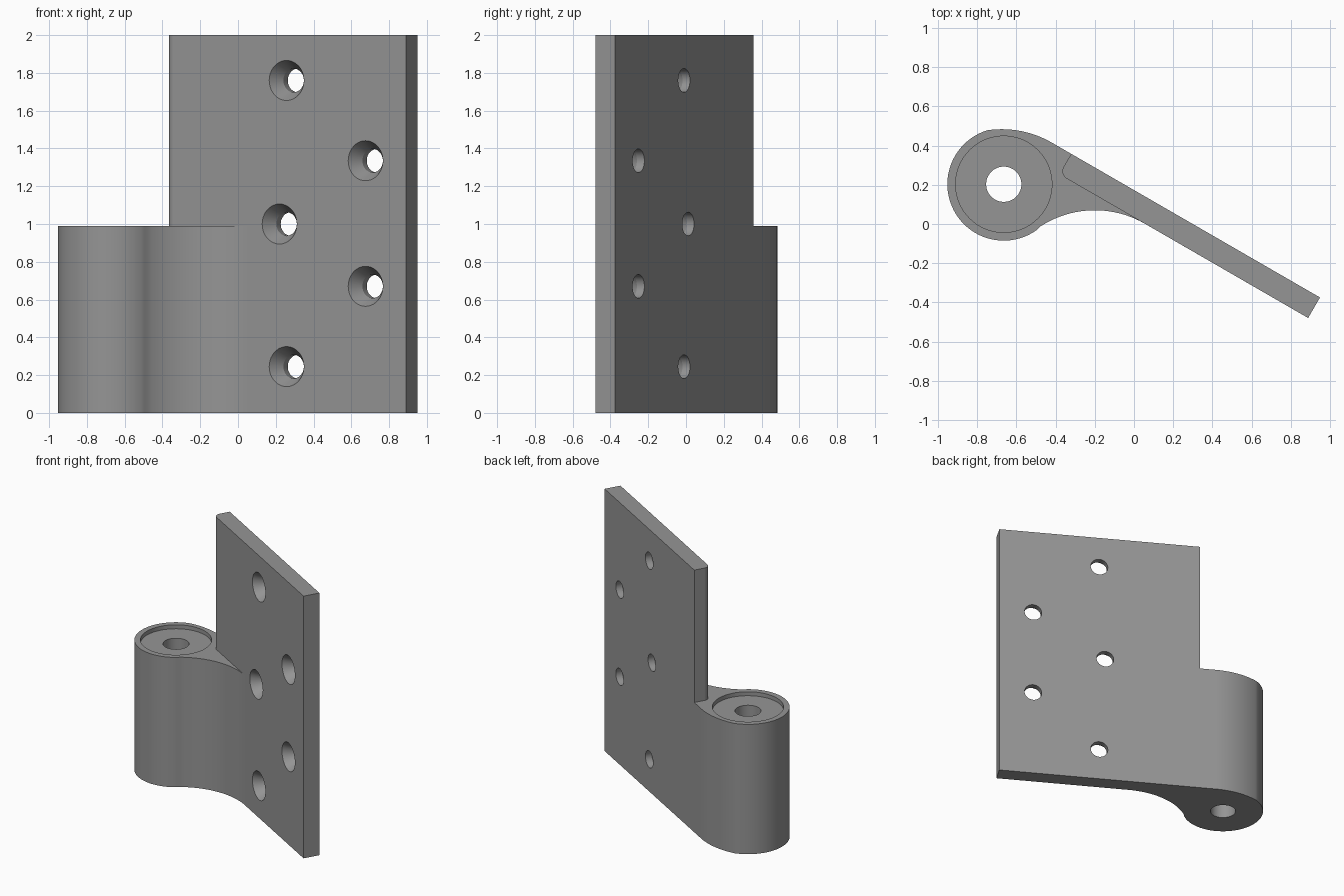
import bpy, bmesh, math
from mathutils import Vector, Matrix

if "Cube" in bpy.data.objects:
    bpy.data.objects.remove(bpy.data.objects["Cube"])

ALONG = Vector((math.cos(math.radians(30)), -0.5, 0))   # leaf direction
NORMAL = Vector((0.5, math.cos(math.radians(30)), 0))   # leaf back normal
FRONT, BACK, LEFT, RIGHT = 0.029, 0.150, -0.457, 1.010
KNUCKLE, KNUCKLE_R, KNUCKLE_TOP = (-0.665, 0.203), 0.288, 0.99
FILLET_R = 0.51

steel = bpy.data.materials.new("steel grey")
steel.diffuse_color = (0.3, 0.3, 0.3, 1)
steel.use_nodes = True
steel.node_tree.nodes["Principled BSDF"].inputs["Base Color"].default_value = steel.diffuse_color


def leaf_point(d, n):
    p = ALONG * d + NORMAL * n
    return (p.x, p.y)


def arc(center, r, start, end, steps):
    """Points on an arc, angles in degrees."""
    return [(center[0] + r * math.cos(math.radians(start + (end - start) * i / steps)),
             center[1] + r * math.sin(math.radians(start + (end - start) * i / steps)))
            for i in range(steps + 1)]


def finish(bm, name):
    bmesh.ops.recalc_face_normals(bm, faces=bm.faces)
    mesh = bpy.data.meshes.new(name)
    bm.to_mesh(mesh)
    bm.free()
    mesh.materials.append(steel)
    obj = bpy.data.objects.new(name, mesh)
    bpy.context.collection.objects.link(obj)
    return obj


def extrude(name, outline, z0, z1):
    bm = bmesh.new()
    face = bm.faces.new([bm.verts.new((x, y, z0)) for x, y in outline])
    top = bmesh.ops.extrude_face_region(bm, geom=[face])["geom"]
    bmesh.ops.translate(bm, vec=(0, 0, z1 - z0),
                        verts=[v for v in top if isinstance(v, bmesh.types.BMVert)])
    return finish(bm, name)


def lathe(name, origin, axis, profile, segments):
    """Solid of revolution from (height, radius) pairs along an axis."""
    bm = bmesh.new()
    rings = [[bm.verts.new((x, y, h)) for x, y in arc((0, 0), r, 0, 360, segments)[:-1]]
             for h, r in profile]
    for a, b in zip(rings, rings[1:]):
        for i in range(segments):
            j = (i + 1) % segments
            bm.faces.new((a[i], a[j], b[j], b[i]))
    bm.faces.new(rings[0])
    bm.faces.new(rings[-1])
    rot = Vector(axis).to_track_quat('Z', 'Y').to_matrix().to_4x4()
    bm.transform(Matrix.Translation(origin) @ rot)
    return finish(bm, name)


def boolean(target, other, operation):
    mod = target.modifiers.new(operation.lower(), 'BOOLEAN')
    mod.operation, mod.object, mod.solver = operation, other, 'EXACT'
    bpy.context.view_layer.objects.active = target
    bpy.ops.object.modifier_apply(modifier=mod.name)
    bpy.data.objects.remove(other)


# Lower half: knuckle barrel, concave web and leaf in one outline
kx, ky = KNUCKLE
back_center = (-0.675, -0.026)
web_center = (-0.2, -0.44)
to_web = math.degrees(math.atan2(web_center[1] - ky, web_center[0] - kx))
outline = (arc(back_center, FILLET_R, 60, 98, 14)
           + arc(KNUCKLE, KNUCKLE_R, 108, 360 + to_web, 48)
           + arc(web_center, FILLET_R, 180 + to_web, 60, 24)[1:]
           + [leaf_point(RIGHT, FRONT), leaf_point(RIGHT, BACK)])
hinge = extrude("hinge_leaf", outline, 0, KNUCKLE_TOP)

# Upper half of the leaf, with its rounded front corner
r = 0.044
corner = arc(leaf_point(LEFT + r, FRONT + r), r, 150, 240, 8)
upper = extrude("upper_leaf", corner + [leaf_point(RIGHT, FRONT), leaf_point(RIGHT, BACK),
                                        leaf_point(LEFT, BACK)], 0.5, 2)
boolean(hinge, upper, 'UNION')

# Pin bore with a shallow washer recess on top
bore = lathe("bore_cutter", (kx, ky, 0), (0, 0, 1),
             [(-0.1, 0.09), (KNUCKLE_TOP - 0.03, 0.09),
              (KNUCKLE_TOP - 0.03, 0.246), (KNUCKLE_TOP + 0.1, 0.246)], 64)
boolean(hinge, bore, 'DIFFERENCE')

# Countersunk screw holes through the leaf
for d, z in ((0.28, 1.76), (0.763, 1.335), (0.237, 1.0), (0.763, 0.67), (0.28, 0.245)):
    x, y = leaf_point(d, FRONT)
    screw = lathe("screw_cutter", (x, y, z), NORMAL,
                  [(-0.02, 0.1176), (0.075, 0.0625), (0.2, 0.0625)], 40)
    boolean(hinge, screw, 'DIFFERENCE')

# Smooth the curved sides, keep flat faces flat
bpy.context.view_layer.objects.active = hinge
hinge.select_set(True)
bpy.ops.object.shade_smooth_by_angle(angle=math.radians(25))
weighted = hinge.modifiers.new("weighted normals", 'WEIGHTED_NORMAL')
weighted.keep_sharp = True
